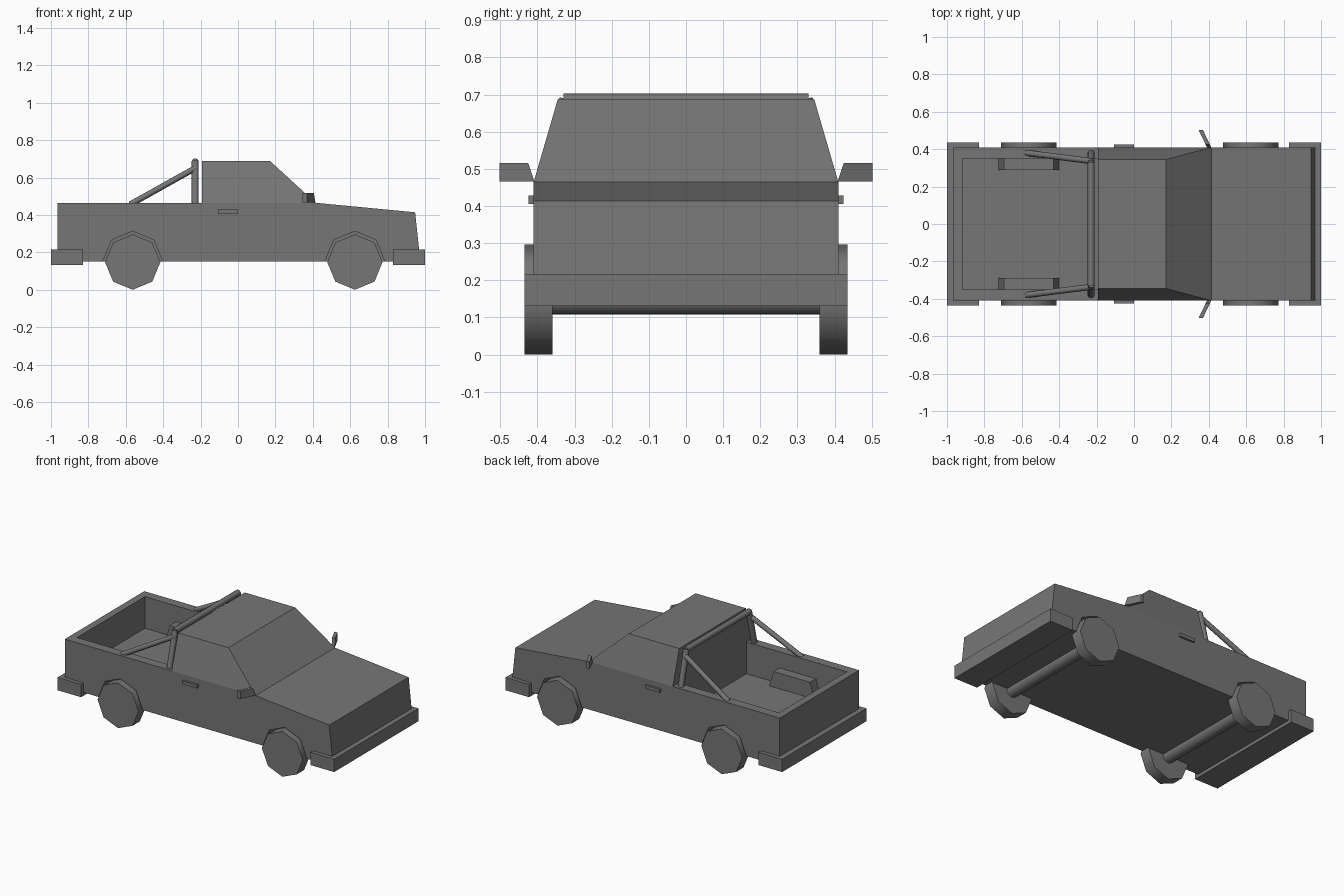
import bpy, bmesh
from math import cos, sin, pi, radians
from mathutils import Vector

if "Cube" in bpy.data.objects:
    bpy.data.objects.remove(bpy.data.objects["Cube"])

grey = bpy.data.materials.new("dark_grey")
grey.diffuse_color = (0.18, 0.18, 0.18, 1)
grey.use_nodes = True
grey.node_tree.nodes["Principled BSDF"].inputs["Base Color"].default_value = grey.diffuse_color


def obj(name, bm):
    bmesh.ops.recalc_face_normals(bm, faces=bm.faces)
    me = bpy.data.meshes.new(name)
    bm.to_mesh(me)
    bm.free()
    me.materials.append(grey)
    o = bpy.data.objects.new(name, me)
    bpy.context.collection.objects.link(o)
    return o


def loft(name, a, b):
    """Closed solid between two matching outlines."""
    bm = bmesh.new()
    va = [bm.verts.new(p) for p in a]
    vb = [bm.verts.new(p) for p in b]
    n = len(va)
    bm.faces.new(va)
    bm.faces.new(vb[::-1])
    for i in range(n):
        j = (i + 1) % n
        bm.faces.new((va[i], vb[i], vb[j], va[j]))
    return obj(name, bm)


def prism(name, xz, y0, y1):
    return loft(name, [(x, y0, z) for x, z in xz], [(x, y1, z) for x, z in xz])


def box(name, x0, x1, y0, y1, z0, z1):
    return prism(name, [(x0, z0), (x1, z0), (x1, z1), (x0, z1)], y0, y1)


def octagon(cx, cz, r):
    return [(cx + r * sin(i * pi / 4), cz + r * cos(i * pi / 4)) for i in range(8)]


def smooth(o):
    bpy.ops.object.select_all(action='DESELECT')
    o.select_set(True)
    bpy.context.view_layer.objects.active = o
    bpy.ops.object.shade_smooth_by_angle(angle=radians(50))


def tube(name, p, q, r, sides=8):
    p, q = Vector(p), Vector(q)
    rot = (q - p).to_track_quat('Z', 'Y')
    ring = [rot @ Vector((r * cos(2 * pi * i / sides), r * sin(2 * pi * i / sides), 0))
            for i in range(sides)]
    smooth(loft(name, [p + v for v in ring], [q + v for v in ring]))


def boolean(target, tool, op):
    m = target.modifiers.new(op.lower(), 'BOOLEAN')
    m.object, m.operation, m.solver = tool, op, 'EXACT'
    bpy.context.view_layer.objects.active = target
    bpy.ops.object.modifier_apply(modifier=m.name)
    bpy.data.objects.remove(tool)


AXLES = {"rear": -0.563, "front": 0.625}
SIDES = {"right": -1, "left": 1}

# Body with hollow bed, bed wheel housings and wheel arches
body = prism("body", [(-0.965, 0.152), (0.975, 0.152), (0.947, 0.414),
                      (0.413, 0.465), (-0.965, 0.465)], -0.41, 0.41)
boolean(body, box("bed_cutter", -0.918, -0.192, -0.35, 0.35, 0.258, 0.6), 'DIFFERENCE')
for s in SIDES.values():
    housing = [(-0.73, 0.24), (-0.395, 0.24), (-0.43, 0.36), (-0.695, 0.36)]
    boolean(body, prism("housing", housing, s * 0.288, s * 0.38), 'UNION')
for s in SIDES.values():
    for cx in AXLES.values():
        boolean(body, prism("arch_cutter", octagon(cx, 0.154, 0.159), s * 0.358, s * 0.6),
                'DIFFERENCE')

# Tapered cab
loft("cab",
     [(-0.192, -0.41, 0.465), (0.415, -0.41, 0.465), (0.415, 0.41, 0.465), (-0.192, 0.41, 0.465)],
     [(-0.192, -0.345, 0.688), (0.172, -0.345, 0.688), (0.172, 0.345, 0.688), (-0.192, 0.345, 0.688)])

# Bumpers
box("front_bumper", 0.83, 1.0, -0.435, 0.435, 0.131, 0.215)
box("rear_bumper", -1.0, -0.83, -0.435, 0.435, 0.131, 0.215)

# Axles and wheels
for end, cx in AXLES.items():
    tube(end + "_axle", (cx, -0.38, 0.148), (cx, 0.38, 0.148), 0.04, 16)
    for side, s in SIDES.items():
        smooth(prism(f"{end}_{side}_wheel", octagon(cx, 0.148, 0.148), s * 0.36, s * 0.435))

# Roll bar crosspiece
tube("roll_bar_top", (-0.229, -0.33, 0.684), (-0.229, 0.33, 0.684), 0.019)

for side, s in SIDES.items():
    # Roll bar upright and brace
    tube(side + "_roll_bar_post", (-0.229, s * 0.378, 0.46), (-0.229, s * 0.322, 0.688), 0.019)
    tube(side + "_roll_bar_brace", (-0.575, s * 0.38, 0.457), (-0.225, s * 0.336, 0.652), 0.016)
    # Door handle
    box(side + "_door_handle", -0.107, 0.0, s * 0.40, s * 0.424, 0.406, 0.428)
    # Swept-back wing mirror
    yz = [(0.408, 0.466), (0.502, 0.466), (0.502, 0.516), (0.425, 0.516)]
    edge = [(0.39 - (y - 0.41) * 0.48, s * y, z) for y, z in yz]
    loft(side + "_mirror", edge, [(x + 0.023, y, z) for x, y, z in edge])
